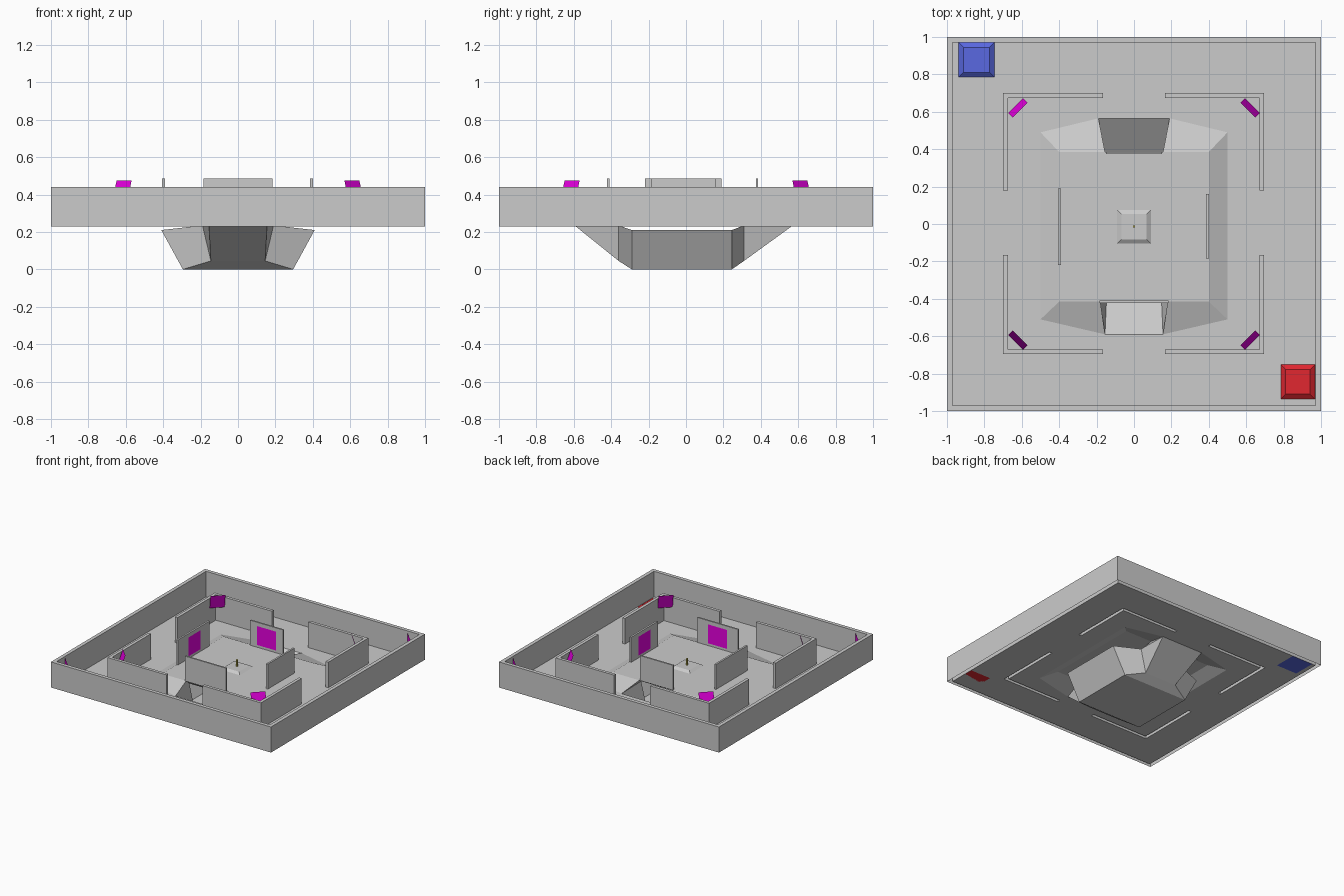
import bpy, bmesh
from mathutils import Vector

if "Cube" in bpy.data.objects:
    bpy.data.objects.remove(bpy.data.objects["Cube"])

F, TOP, DECK = 0.23, 0.44, 0.28   # floor, wall top, central mound top


def material(name, rgb):
    m = bpy.data.materials.new(name)
    m.diffuse_color = (*rgb, 1)
    m.use_nodes = True
    m.node_tree.nodes["Principled BSDF"].inputs["Base Color"].default_value = m.diffuse_color
    return m


magenta = material("magenta", (0.8, 0.0, 0.75))
blue = material("blue", (0.1, 0.14, 0.75))
red = material("red", (0.75, 0.02, 0.03))
yellow = material("yellow", (0.7, 0.6, 0.1))


def build(name, faces, mat=None):
    """Mesh object from a list of polygons, welded where they meet."""
    bm = bmesh.new()
    for f in faces:
        bm.faces.new([bm.verts.new(p) for p in f])
    bmesh.ops.remove_doubles(bm, verts=bm.verts[:], dist=0.0005)
    bmesh.ops.recalc_face_normals(bm, faces=bm.faces[:])
    me = bpy.data.meshes.new(name)
    bm.to_mesh(me)
    bm.free()
    ob = bpy.data.objects.new(name, me)
    bpy.context.collection.objects.link(ob)
    if mat:
        me.materials.append(mat)
    return ob


def frustum(name, x0, x1, y0, y1, z0, z1, inset=0.0, mat=None):
    def ring(i, z):
        return [(x0+i, y0+i, z), (x1-i, y0+i, z), (x1-i, y1-i, z), (x0+i, y1-i, z)]
    a, b = ring(0, z0), ring(inset, z1)
    sides = [(a[k], a[(k+1) % 4], b[(k+1) % 4], b[k]) for k in range(4)]
    return build(name, sides + [a, b], mat)


# Arena floor and hollow walls: a plan grid whose wall cells are raised
xs = [-1, -.97, -.7, -.675, -.165, .165, .67, .695, .97, 1]
ys = [-1, -.97, -.695, -.67, -.165, .18, .675, .7, .97, 1]


def height(i, j):
    if not (0 <= i <= 8 and 0 <= j <= 8):
        return F
    if i in (0, 8) or j in (0, 8):
        return TOP
    inner = 2 <= i <= 6 and 2 <= j <= 6 and (i in (2, 6) or j in (2, 6))
    return TOP if inner and i != 4 and j != 4 else F


faces = []
for i in range(9):
    for j in range(9):
        h = height(i, j)
        x0, x1, y0, y1 = xs[i], xs[i+1], ys[j], ys[j+1]
        c = [(x0, y0), (x1, y0), (x1, y1), (x0, y1)]
        if not (3 <= i <= 5 and 3 <= j <= 5):
            faces.append([(*p, h) for p in c])
        if h == TOP:
            for k, (di, dj) in enumerate([(0, -1), (1, 0), (0, 1), (-1, 0)]):
                if height(i+di, j+dj) == F:
                    a, b = c[k], c[(k+1) % 4]
                    faces.append([(*a, F), (*b, F), (*b, TOP), (*a, TOP)])
build("arena_walls_and_floor", faces)

# Two ends of the mound and tunnel: side, base y, lip y, lip x, deck y, deck x, room y, foot y
ends = [dict(s=-1, yb=-.51, yl=-.59, xl=.155, yd=-.415, xd=.18, yr=-.29, yf=-.36),
        dict(s=1, yb=.49, yl=.565, xl=.19, yd=.385, xd=.155, yr=.245, yf=.31)]

# Floor around the mound
ring = []
for e in ends:
    yo = ys[3] if e["s"] < 0 else ys[6]
    ring.append([(xs[3], yo, F), (xs[6], yo, F), (.5, e["yb"], F), (e["xl"], e["yl"], F),
                 (-e["xl"], e["yl"], F), (-.5, e["yb"], F)])
for xo, xb in ((xs[3], -.5), (xs[6], .5)):
    ring.append([(xo, ys[3], F), (xo, ys[6], F), (xb, .49, F), (xb, -.51, F)])
build("inner_floor", ring)

# Raised mound with open tunnel mouths
mound = [[(-.4, -.415, DECK), (-.18, -.415, DECK), (.18, -.415, DECK), (.4, -.415, DECK),
          (.4, .385, DECK), (.155, .385, DECK), (-.155, .385, DECK), (-.4, .385, DECK)]]
for m in (-1, 1):
    mound.append([(m*.5, -.51, F), (m*.5, .49, F), (m*.4, .385, DECK), (m*.4, -.415, DECK)])
    for e in ends:
        mound.append([(m*.5, e["yb"], F), (m*e["xl"], e["yl"], F),
                      (m*e["xd"], e["yd"], DECK), (m*.4, e["yd"], DECK)])
build("central_mound", mound)

# Underground room with a ramp at each end
room = [[(-.295, -.29, 0), (.295, -.29, 0), (.295, .245, 0), (-.295, .245, 0)],
        [(-.41, -.29, .21), (.41, -.29, .21), (.41, .245, .21), (-.41, .245, .21)]]
for m in (-1, 1):
    room.append([(m*.295, -.29, 0), (m*.295, .245, 0), (m*.41, .245, .21), (m*.41, -.29, .21)])
    for e in ends:
        foot, head = (m*.145, e["yf"], .045), (m*.19, e["yf"], .235)
        lip, deck = (m*e["xl"], e["yl"], F), (m*e["xd"], e["yd"], DECK)
        room.append([(m*.295, e["yr"], 0), foot, head, (m*.41, e["yr"], .21)])
        room += [[foot, lip, head], [head, lip, deck]]
for e in ends:
    def span(x, y, z):
        return [(-x, y, z), (x, y, z)]
    foot = span(.145, e["yf"], .045)
    head = span(.19, e["yf"], .235)
    room.append(span(.295, e["yr"], 0) + foot[::-1])
    room.append(foot + span(e["xl"], e["yl"], F)[::-1])
    room.append(span(.41, e["yr"], .21) + head[::-1])
    room.append(head + span(e["xd"], e["yd"], DECK)[::-1])
build("underground_room", room)

# Four upright panels on the mound, each with a magenta square inside
P = 0.485
frustum("front_panel", -.185, .185, -.423, -.41, DECK, P)
frustum("back_panel", -.15, .15, .373, .386, DECK, P)
frustum("left_panel", -.406, -.391, -.22, .19, DECK, P)
frustum("right_panel", .386, .401, -.185, .16, DECK, P)
lo, hi = .30, .455
for name, y in (("front_square", -.408), ("back_square", .371)):
    build(name, [[(-.085, y, lo), (.085, y, lo), (.085, y, hi), (-.085, y, hi)]], magenta)
for name, x in (("left_square", -.389), ("right_square", .384)):
    build(name, [[(x, -.09, lo), (x, .07, lo), (x, .07, hi), (x, -.09, hi)]], magenta)


# Diagonal magenta plates across the corners
def corner_plate(name, sx, sy, r, half, z0, z1, lean):
    out, along = Vector((sx, sy, 0)), Vector((sx, -sy, 0))
    pts = [out*(r+lean) - along*half, out*(r+lean) + along*half,
           out*(r-lean) + along*half, out*(r-lean) - along*half]
    build(name, [[(p.x, p.y, z) for p, z in zip(pts, (z0, z0, z1, z1))]], magenta)


for sx in (-1, 1):
    for sy in (-1, 1):
        corner_plate("inner_corner_plate", sx, sy, .621, .04, .36, .475, .012)
        if sx == sy:
            corner_plate("outer_corner_plate", sx, sy, .915, .06, .29, .425, 0)

# Team pads, centre pedestal and marker
frustum("blue_pad", -.937, -.747, .785, .97, F, F+.02, .025, blue)
frustum("red_pad", .785, .967, -.935, -.752, F, F+.02, .025, red)
frustum("centre_pedestal", -.09, .09, -.105, .075, DECK, DECK+.015, .022)
frustum("centre_marker", -.005, .005, -.018, -.008, DECK+.015, .35, 0, yellow)
